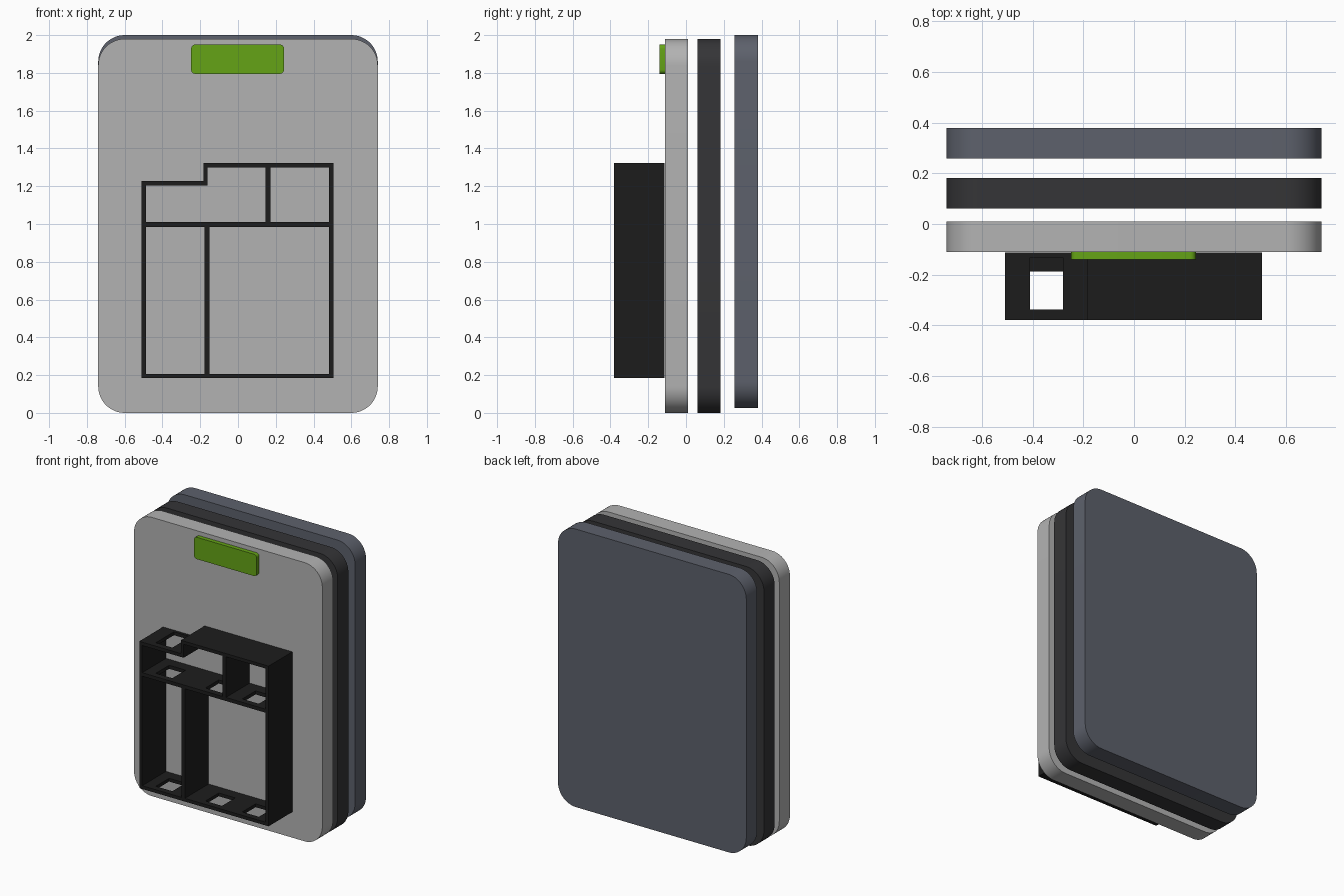
import bpy, bmesh
from math import sin, cos, pi

if "Cube" in bpy.data.objects:
    bpy.data.objects.remove(bpy.data.objects["Cube"])


def material(name, rgb):
    m = bpy.data.materials.new(name)
    m.diffuse_color = (*rgb, 1)
    m.use_nodes = True
    m.node_tree.nodes["Principled BSDF"].inputs["Base Color"].default_value = m.diffuse_color
    return m


GREY = material("light_grey", (0.45, 0.45, 0.45))
BLACK = material("black", (0.012, 0.012, 0.012))
CHARCOAL = material("charcoal", (0.035, 0.035, 0.038))
SLATE = material("slate", (0.11, 0.12, 0.15))
GREEN = material("green", (0.13, 0.37, 0.008))


def add(name, bm, mat=None):
    bmesh.ops.recalc_face_normals(bm, faces=bm.faces)
    me = bpy.data.meshes.new(name)
    bm.to_mesh(me)
    bm.free()
    ob = bpy.data.objects.new(name, me)
    bpy.context.collection.objects.link(ob)
    if mat:
        me.materials.append(mat)
    return ob


def activate(ob):
    bpy.ops.object.select_all(action='DESELECT')
    ob.select_set(True)
    bpy.context.view_layer.objects.active = ob


def slab(name, x0, x1, y0, y1, z0, z1, radius, mat, steps=12):
    """Rounded rectangle in xz, extruded along y."""
    bm = bmesh.new()
    corners = [(x1 - radius, z1 - radius), (x0 + radius, z1 - radius),
               (x0 + radius, z0 + radius), (x1 - radius, z0 + radius)]
    ring = []
    for k, (cx, cz) in enumerate(corners):
        for i in range(steps + 1):
            a = (k + i / steps) * pi / 2
            ring.append(bm.verts.new((cx + radius * cos(a), y0, cz + radius * sin(a))))
    face = bm.faces.new(ring)
    ext = bmesh.ops.extrude_face_region(bm, geom=[face], use_keep_orig=True)
    moved = [g for g in ext['geom'] if isinstance(g, bmesh.types.BMVert)]
    bmesh.ops.translate(bm, verts=moved, vec=(0, y1 - y0, 0))
    ob = add(name, bm, mat)
    activate(ob)
    bpy.ops.object.shade_smooth_by_angle(angle=pi / 6)
    return ob


def boxes(name, items, mat=None):
    """One mesh made of boxes given as (x0, x1, y0, y1, z0, z1)."""
    bm = bmesh.new()
    for x0, x1, y0, y1, z0, z1 in items:
        new = bmesh.ops.create_cube(bm, size=1)['verts']
        for v in new:
            v.co = ((x0 + x1) / 2 + v.co.x * (x1 - x0),
                    (y0 + y1) / 2 + v.co.y * (y1 - y0),
                    (z0 + z1) / 2 + v.co.z * (z1 - z0))
    return add(name, bm, mat)


# Three stacked rounded panels
slab("front_panel", -0.74, 0.74, -0.11, 0.01, 0.0, 1.98, 0.14, GREY)
slab("middle_panel", -0.74, 0.74, 0.062, 0.182, 0.0, 1.98, 0.14, CHARCOAL)
slab("back_panel", -0.74, 0.74, 0.258, 0.38, 0.025, 2.0, 0.14, SLATE)

# Green label near the top of the front panel
slab("label_plate", -0.248, 0.244, -0.14, -0.109, 1.795, 1.95, 0.022, GREEN, 6)

# Compartment rack: upright walls
YF, YB = -0.38, -0.113
L, R, T = -0.51, 0.506, 0.023
uprights = {
    "rack_left_wall": (L, L + T, 0.207, 1.203),
    "rack_right_wall": (R - T, R, 0.207, 1.299),
    "rack_lower_divider": (-0.177, -0.152, 0.207, 0.985),
    "rack_upper_divider": (0.146, 0.171, 1.01, 1.299),
    "rack_step_wall": (-0.183, -0.161, 1.203, 1.299),
}
for name, (x0, x1, z0, z1) in uprights.items():
    boxes(name, [(x0, x1, YF, YB, z0, z1)], BLACK)


# Rack shelves, pierced by square cable holes
def shelf(name, x0, x1, z0, z1, holes, hole_back):
    ob = boxes(name, [(x0, x1, YF, YB, z0, z1)], BLACK)
    if holes:
        cut = boxes(name + "_cutter", [(h, h + 0.13, -0.337, hole_back, z0 - 0.1, z1 + 0.1)
                                       for h in holes])
        cut.hide_render = True
        mod = ob.modifiers.new("holes", 'BOOLEAN')
        mod.operation, mod.solver, mod.object = 'DIFFERENCE', 'EXACT', cut
        activate(ob)
        bpy.ops.object.modifier_apply(modifier=mod.name)
        bpy.data.objects.remove(cut)


HOLES = (-0.41, -0.02, 0.27)
shelf("rack_bottom", L, R, 0.184, 0.207, HOLES, -0.188)
shelf("rack_middle_shelf", L + T, R - T, 0.985, 1.01, HOLES, -0.188)
shelf("rack_low_top", L, -0.161, 1.203, 1.227, HOLES[:1], -0.133)
shelf("rack_high_top", -0.183, R, 1.299, 1.322, (), 0)
